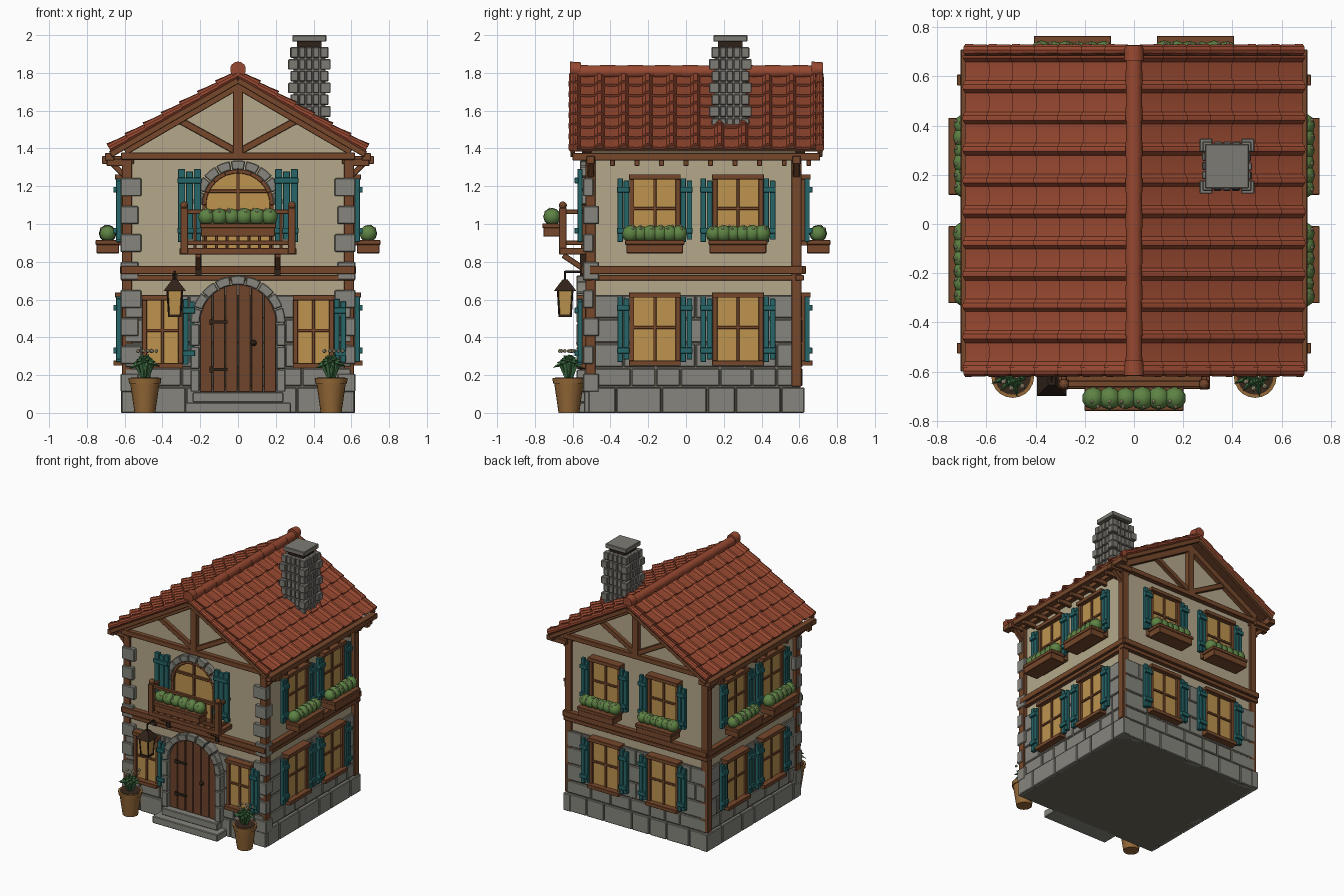
import bpy, bmesh, math, random
from mathutils import Matrix, Vector

if "Cube" in bpy.data.objects:
    bpy.data.objects.remove(bpy.data.objects["Cube"])

random.seed(4)
I = Matrix.Identity(4)
T, R = Matrix.Translation, Matrix.Rotation
mats = {}

def material(hexa):
    if hexa not in mats:
        m = bpy.data.materials.new("col_" + hexa)
        m.diffuse_color = [(int(hexa[i:i + 2], 16) / 255) ** 2.2 for i in (0, 2, 4)] + [1]
        m.use_nodes = True
        m.node_tree.nodes["Principled BSDF"].inputs["Base Color"].default_value = m.diffuse_color
        mats[hexa] = m
    return mats[hexa]

class Part:
    """Gathers primitives into one named object."""
    def __init__(s, name, col, bevel=0, smooth=False):
        s.name, s.col, s.bevel, s.smooth, s.bm = name, col, bevel, smooth, bmesh.new()
    def box(s, x0, x1, y0, y1, z0, z1, M=I):
        c = T(((x0 + x1) / 2, (y0 + y1) / 2, (z0 + z1) / 2))
        bmesh.ops.create_cube(s.bm, size=1, matrix=M @ c @ Matrix.Diagonal((x1 - x0, y1 - y0, z1 - z0, 1)))
    def beam(s, a, b, w, t, M=I):
        a, b = Vector(a), Vector(b)
        z = (b - a).normalized()
        x = (Vector((1, 0, 0)) if abs(z.y) > .5 else Vector((0, 1, 0)).cross(z)).normalized()
        m = Matrix((x, z.cross(x), z)).transposed().to_4x4()
        s.box(-w / 2, w / 2, -t / 2, t / 2, 0, (b - a).length, M @ T(a) @ m)
    def cone(s, a, b, r1, r2, n=8, M=I):
        a, b = Vector(a), Vector(b)
        q = (b - a).to_track_quat('Z', 'Y').to_matrix().to_4x4()
        bmesh.ops.create_cone(s.bm, cap_ends=True, segments=n, radius1=r1, radius2=r2,
                              depth=(b - a).length, matrix=M @ T((a + b) / 2) @ q)
    def ball(s, c, r, sub=1, M=I):
        bmesh.ops.create_icosphere(s.bm, subdivisions=sub, radius=r, matrix=M @ T(c))
    def prism(s, pts, y0, y1, M=I):
        f = [s.bm.verts.new(M @ Vector((x, y0, z))) for x, z in pts]
        g = [s.bm.verts.new(M @ Vector((x, y1, z))) for x, z in pts]
        s.bm.faces.new(f); s.bm.faces.new(g[::-1])
        for i in range(len(pts)):
            j = (i + 1) % len(pts)
            s.bm.faces.new((f[i], g[i], g[j], f[j]))
    def ring(s, cz, r0, r1, n, y0, y1, M=I, gap=0.0):
        for i in range(n):
            a0, a1 = math.pi * i / n + gap, math.pi * (i + 1) / n - gap
            an = [a0, (a0 + a1) / 2, a1]
            s.prism([(r1 * math.cos(a), cz + r1 * math.sin(a)) for a in an] +
                    [(r0 * math.cos(a), cz + r0 * math.sin(a)) for a in an[::-1]], y0, y1, M)
    def done(s):
        bmesh.ops.recalc_face_normals(s.bm, faces=s.bm.faces)
        me = bpy.data.meshes.new(s.name)
        s.bm.to_mesh(me); s.bm.free()
        me.materials.append(material(s.col))
        o = bpy.data.objects.new(s.name, me)
        bpy.context.collection.objects.link(o)
        if s.smooth:
            bpy.context.view_layer.objects.active = o
            o.select_set(True); bpy.ops.object.shade_smooth_by_angle(); o.select_set(False)
        if s.bevel:
            b = o.modifiers.new("bevel", 'BEVEL'); b.width = s.bevel; b.segments = 1

# wall frames: local x along the wall, -y outward
FRONT = T((0, -.52, 0))
RIGHT = T((.59, .055, 0)) @ R(math.pi / 2, 4, 'Z')
BACK = T((0, .6, 0)) @ R(math.pi, 4, 'Z')
LEFT = T((-.59, .055, 0)) @ R(-math.pi / 2, 4, 'Z')
WOOD, DARK, STONE, TEAL, GLASS = "75492F", "33271F", "85847C", "2B6668", "BC9250"

plaster, mortar = Part("plaster_walls", "B3A78A"), Part("mortar_base", "6E675C")
stone, wood = Part("stone_blocks", STONE, .005), Part("timber_frame", WOOD, .003)
frames, glass = Part("window_frames", WOOD, .002), Part("window_panes", GLASS)
shut, boxes = Part("shutters", TEAL, .002), Part("flower_boxes", WOOD, .003)
shrubs, blooms = Part("shrubs", "5E8246", 0, True), Part("blossoms", "C9BC98")
iron = Part("ironwork", DARK)

# house core with gables
plaster.prism([(-.585, .1), (.585, .1), (.585, 1.41), (0, 1.75), (-.585, 1.41)], -.515, .595)
mortar.box(-.597, .597, -.527, .607, 0, .625)

# stone courses on each wall
for M, h in ((FRONT, .62), (BACK, .62), (RIGHT, .575), (LEFT, .575)):
    out = .03 if M in (RIGHT, LEFT) else .02
    for k, (z0, z1) in enumerate(((0, .135), (.142, .235), (.242, .365), (.372, .495), (.502, .622))):
        x, e = -h, h if k == 0 else h - .02
        x = -e
        while x < e - .01:
            w = random.choice((.13, .17, .21)) * (1.15 if k == 0 else 1)
            x1 = e if x + w > e - .08 else x + w
            stone.box(x + .003, x1 - .003, -(out if k == 0 else random.uniform(.012, .017)), .03, z0, z1, M)
            x = x1

# corner posts, quoins and floor beams
for sx in (-1, 1):
    for y in (-.505, .585):
        wood.box(sx * .588 - .027, sx * .588 + .027, y - .027, y + .027, .14, 1.37)
    for k in range(8):
        z, c, d = 1.195 - .148 * k, (.11, .095)[k % 2], (.055, .085)[k % 2]
        a, b = sorted((sx * .622, sx * (.622 - c)))
        stone.box(a, b, -.545, -.545 + d, z - .048, z + .048)
for M, h in ((FRONT, .62), (BACK, .62), (RIGHT, .565), (LEFT, .565)):
    wood.box(-h, h, -.034, .02, .735, .778, M)
    wood.box(-h, h, -.024, .02, .7, .73, M)
    wood.box(-h, h, -.03, .02, 1.34, 1.378, M)

# gable framing and bargeboards
for M, over in ((FRONT, .08), (BACK, .11)):
    wood.box(-.026, .026, -.03, .02, 1.37, 1.76, M)
    for s in (-1, 1):
        wood.beam((s * .02, -.005, 1.39), (s * .32, -.005, 1.555), .036, .04, M)
        wood.beam((0, -.005, 1.735), (s * .6, -.005, 1.386), .045, .05, M)
        wood.beam((0, -over, 1.762), (s * .675, -over, 1.369), .035, .025, M)

# eaves: plates, rafter tails and knee braces
for s in (-1, 1):
    a, b = sorted((s * .655, s * .705))
    wood.box(a, b, -.6, .71, 1.335, 1.375)
    a, b = sorted((s * .57, s * .695))
    for k in range(10):
        y = -.52 + .13 * k
        wood.box(a, b, y - .013, y + .013, 1.308, 1.345)
    for y in (-.505, .585):
        wood.beam((s * .6, y, 1.255), (s * .69, y, 1.345), .03, .035)
        a, b = sorted((s * .55, s * .72))
        wood.box(a, b, y - .022, y + .022, 1.318, 1.36)

# roof: deck, overlapping wavy tile rows, verge rolls and ridge caps
A, L, ZR, ROWS, COLS = math.atan(.582), .775, 1.785, 7, 10
deck, tiles = Part("roof_deck", "5E3A27"), Part("roof_tiles", "964A34", 0, True)
prof = [(0, .02), (.08, .018), (.15, .008), (.2, 0), (.5, -.003), (.8, 0), (.85, .008), (.92, .018)]
for s in (-1, 1):
    def P(d, y, h):
        return Vector((s * (d * math.cos(A) + h * math.sin(A)), y, ZR - d * math.sin(A) + h * math.cos(A)))
    deck.prism([(p.x, p.z) for p in (P(0, 0, 0), P(L - .01, 0, 0), P(L - .01, 0, -.02), P(0, 0, -.02))], -.605, .715)
    for i in range(ROWS):
        d0, d1 = i * L / ROWS, (i + 1) * L / ROWS + .008
        wave = [(-.585 + .127 * (c + u), v) for c in range(COLS) for u, v in prof] + [(.685, .02)]
        rows = [[tiles.bm.verts.new(P(d, y, h + v)) for y, v in wave]
                for d, h in ((d0, -.008), (d0, .004), (d1, .02), (d1, .006))]
        for q in range(4):
            r0, r1 = rows[q], rows[(q + 1) % 4]
            for j in range(len(wave) - 1):
                tiles.bm.faces.new((r0[j], r0[j + 1], r1[j + 1], r1[j]))
        for j in (0, -1):
            tiles.bm.faces.new([r[j] for r in rows])
        for y in (-.598, .708):
            tiles.cone(P(d0, y, .006), P(d1, y, .012), .021, .025, 10)
for k in range(9):
    y = -.6 + k * 1.31 / 9
    tiles.cone((0, y, 1.805), (0, y + .15, 1.808), .036, .032, 14)
for y in (-.615, .665):
    tiles.cone((0, y, 1.818), (0, y + .06, 1.818), .042, .038, 14)
deck.done(); tiles.done()

# chimney of small stones with a cap
chim = Part("chimney", "7C7A73", .004)
C = T((.378, .235, 0))
chim.box(-.085, .085, -.085, .085, 1.5, 1.935, C)
for k in range(7):
    z = 1.505 + k * .0625
    for q in range(4):
        M = C @ R(q * math.pi / 2, 4, 'Z')
        c = .112 if k % 2 else .1
        chim.box(-c, -.058, -c, -.058, z, z + .056, M)
        for x in (-.055, -.018, .019):
            chim.box(x, x + .033, -random.uniform(.094, .102), -.07, z, z + .056, M)
chim.box(-.09, .09, -.09, .09, 1.965, 2.0, C)
chim.done()
iron.box(-.065, .065, -.065, .065, 1.93, 1.968, C)

def shutter(x, w, z0, z1, M):
    n = 2 if w < .1 else 3
    for i in range(n):
        a = x - w / 2 + i * w / n
        shut.box(a + .002, a + w / n - .002, -.055, -.028, z0 + .012 * (i % 2), z1 - .012 * (i % 2), M)
    for z in (z0 + .06, z1 - .06):
        shut.box(x - w / 2, x + w / 2, -.07, -.05, z - .015, z + .015, M)

def window(x, hw, z0, z1, M, sides=(-1, 1)):
    glass.box(x - hw, x + hw, -.026, .02, z0, z1, M)
    for s in (-1, 1):
        frames.box(x + s * hw - .013, x + s * hw + .013, -.042, .02, z0, z1, M)
    frames.box(x - .008, x + .008, -.036, 0, z0, z1, M)
    zm = z0 + (z1 - z0) * .52
    frames.box(x - hw, x + hw, -.036, 0, zm - .008, zm + .008, M)
    frames.box(x - hw - .015, x + hw + .015, -.06, .02, z1 - .01, z1 + .018, M)
    frames.box(x - hw - .015, x + hw + .015, -.07, .02, z0 - .02, z0 + .008, M)
    for s in sides:
        shutter(x + s * (hw + .045), .066, z0, z1 - .003, M)

def planter(x, hw, zt, y0, y1, M, n, r):
    boxes.box(x - hw, x + hw, y0, y1, zt - .07, zt - .022, M)
    boxes.box(x - hw - .007, x + hw + .007, y0 - .005, y1, zt - .025, zt, M)
    for i in range(n):
        px, py = x + hw * (2 * (i + .5) / n - 1) * 1.02, (y0 + y1) / 2
        shrubs.ball((px, py, zt + r * .75), r * random.uniform(.93, 1.05), 2, M)
        for k in range(3):
            blooms.ball((px + random.uniform(-.02, .02), py - r * (.75 - k * .45), zt + r * (1.35 + .3 * (k == 1))), .008, 1, M)

# windows on sides and back, boxes under the upper ones
for M, cx in ((RIGHT, .22), (LEFT, .22), (BACK, .25)):
    for x in (-cx, cx):
        window(x, .122, .27, .62, M)
        window(x, .122, .905, 1.245, M)
        planter(x, .15, .915, -.16, -.04, M, 6, .045)

# front windows
for x in (-.4, .4):
    window(x, .095, .255, .605, FRONT, (1,))

# arched upper window
arc = [(.185 * math.cos(math.pi * i / 16), 1.1 + .185 * math.sin(math.pi * i / 16)) for i in range(17)]
glass.prism([(.185, .87)] + arc + [(-.185, .87)], -.015, .02, FRONT)
frames.ring(1.1, .168, .19, 8, -.035, .0, FRONT)
stone.ring(1.1, .188, .237, 9, -.042, .0, FRONT, .012)
frames.box(-.009, .009, -.03, 0, .87, 1.28, FRONT)
frames.box(-.17, .17, -.03, 0, 1.165, 1.183, FRONT)
for s in (-1, 1):
    frames.box(s * .178 - .011, s * .178 + .011, -.035, 0, .87, 1.1, FRONT)
    shutter(s * .257, .125, .905, 1.29, FRONT)

# door with planks, stone surround and steps
door = Part("door", "6E4630", .003)
for i in range(6):
    a, b = -.203 + i * .0677 + .002, -.203 + (i + 1) * .0677 - .002
    top = [(x, .475 + math.sqrt(max(0, .205 ** 2 - x * x))) for x in (b, (2 * b + a) / 3, (b + 2 * a) / 3, a)]
    door.prism([(a, .11), (b, .11)] + top, -.032, .02, FRONT)
door.done()
stone.ring(.475, .203, .252, 9, -.06, .01, FRONT, .01)
for s in (-1, 1):
    for k in range(3):
        a, b = sorted((s * .203, s * .252))
        stone.box(a, b, -.06, .01, .112 + k * .121, .229 + k * .121, FRONT)
stone.box(-.24, .24, -.6, -.5, .055, .11)
stone.box(-.28, .28, -.655, -.5, 0, .055)
for z in (.23, .48):
    iron.box(-.145, -.055, -.042, -.02, z - .008, z + .008, FRONT)
    iron.box(-.15, -.13, -.044, -.02, z - .015, z + .015, FRONT)
iron.ball((.082, -.045, .37), .017, 2, FRONT)

# balcony
bal = Part("balcony", WOOD, .003)
bal.box(-.31, .31, -.67, -.5, .838, .872)
for z in (.9, 1.065):
    bal.box(-.3, .3, -.663, -.637, z - .012, z + .012)
for s in (-1, 1):
    bal.box(s * .285 - .02, s * .285 + .02, -.672, -.632, .84, 1.085)
    bal.ball((s * .285, -.652, 1.098), .022, 2)
    for z in (.9, 1.065):
        bal.box(s * .285 - .012, s * .285 + .012, -.65, -.5, z - .012, z + .012)
    bal.beam((s * .21, -.65, .835), (s * .21, -.53, .755), .03, .03)
    iron.box(s * .21 - .016, s * .21 + .016, -.562, -.52, .725, .838)
for k in range(9):
    x = -.228 + k * .057
    bal.box(x - .008, x + .008, -.657, -.643, .87, 1.06)
bal.done()
planter(0, .195, 1.003, -.755, -.662, I, 6, .046)

# lantern
lan = T((-.335, -.64, 0))
glass.cone((0, 0, .52), (0, 0, .645), .042, .054, 4, lan @ R(math.pi / 4, 4, 'Z'))
iron.cone((0, 0, .645), (0, 0, .705), .085, .02, 4, lan @ R(math.pi / 4, 4, 'Z'))
iron.box(-.036, .036, -.036, .036, .508, .522, lan)
for x in (-1, 1):
    for y in (-1, 1):
        iron.cone((x * .031, y * .031, .515), (x * .039, y * .039, .65), .005, .005, 6, lan)
iron.cone((0, 0, .7), (0, 0, .75), .006, .006, 6, lan)
iron.cone((0, 0, .747), (0, .12, .747), .007, .007, 6, lan)
iron.box(-.015, .015, .09, .12, .7, .77, lan)

# potted plants
pots, soil, leaves = Part("pots", "93683A", 0, True), Part("soil", "3A2C22"), Part("pot_leaves", "3F6A42")
for s in (-1, 1):
    M = T((s * .493, -.62, 0))
    pots.cone((0, 0, 0), (0, 0, .16), .055, .078, 20, M)
    pots.cone((0, 0, .155), (0, 0, .184), .084, .087, 20, M)
    soil.cone((0, 0, .18), (0, 0, .187), .074, .074, 20, M)
    for k in range(26):
        a, t = k * 2.4, .25 + .75 * (k / 25)
        u = Vector((math.cos(a), math.sin(a), 0))
        mid = u * .045 * t + Vector((0, 0, .31 - .055 * t))
        tip = u * .09 * t + Vector((0, 0, .335 - .1 * t))
        leaves.cone(u * .012 + Vector((0, 0, .18)), mid, .008, .013, 4, M)
        leaves.cone(mid, tip, .013, .001, 4, M)
        if k % 3 == 0:
            blooms.ball(u * .07 * t + Vector((0, 0, .328)), .011, 1, M)

for p in (plaster, mortar, stone, wood, frames, glass, shut, boxes, shrubs, blooms, iron, pots, soil, leaves):
    p.done()
